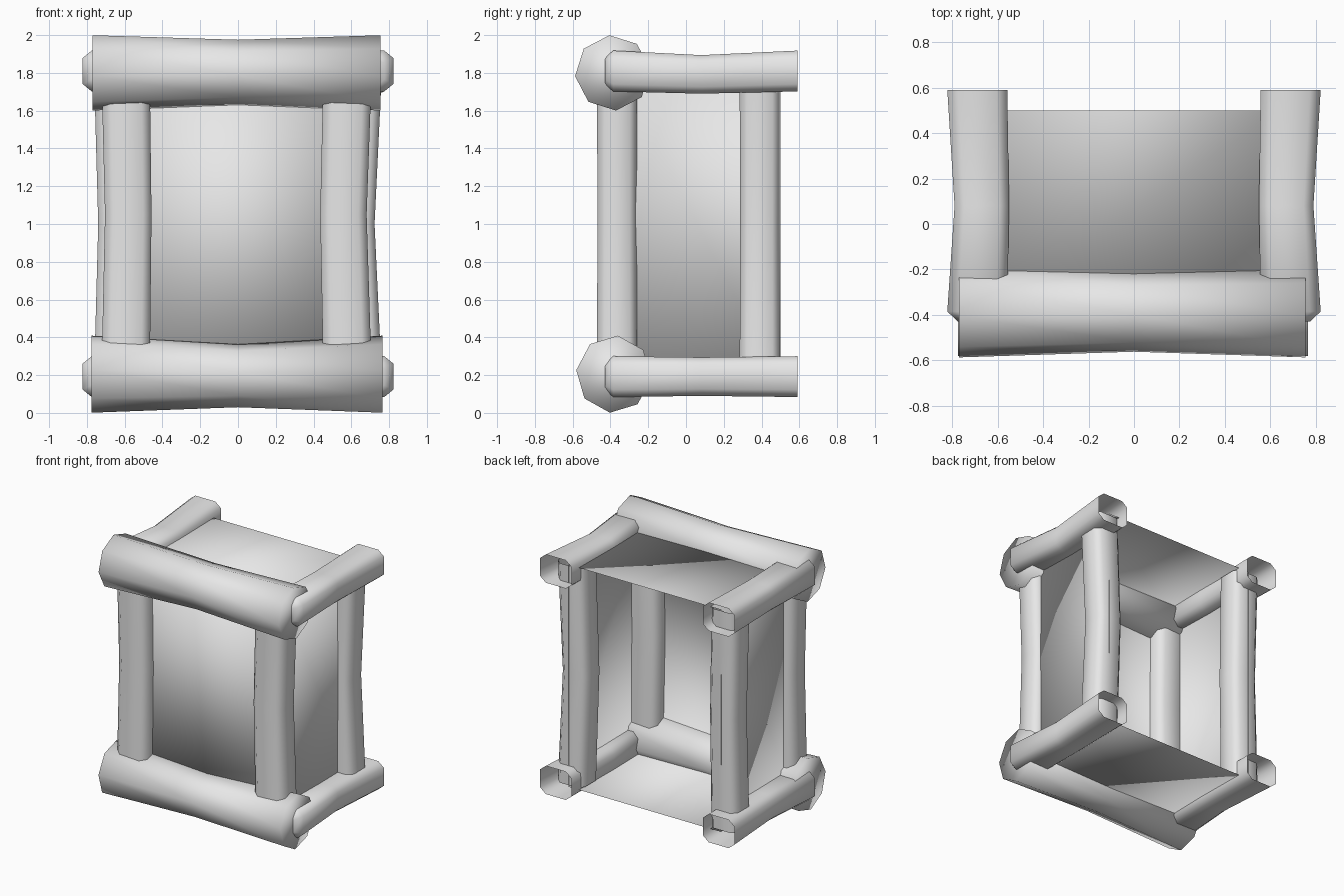
import bpy, bmesh, math
from mathutils import Vector

cube = bpy.data.objects.get("Cube")
if cube:
    bpy.data.objects.remove(cube, do_unlink=True)

grey = bpy.data.materials.new("light_grey")
grey.use_nodes = True
grey.diffuse_color = (0.8, 0.8, 0.8, 1)
grey.node_tree.nodes["Principled BSDF"].inputs["Base Color"].default_value = (0.8, 0.8, 0.8, 1)


def octagon(turn):
    angles = [math.radians(turn + 45 * i) for i in range(8)]
    return [(math.cos(a), math.sin(a)) for a in angles]


def chamfered_square(cut):
    k = 1 - cut
    return [(1, -k), (1, k), (k, 1), (-k, 1), (-1, k), (-1, -k), (-k, -1), (k, -1)]


SQUARE = chamfered_square(0.36)


def finish(name, bm):
    bmesh.ops.recalc_face_normals(bm, faces=bm.faces)
    for f in bm.faces:
        f.smooth = True
    mesh = bpy.data.meshes.new(name)
    bm.to_mesh(mesh)
    bm.free()
    mesh.materials.append(grey)
    obj = bpy.data.objects.new(name, mesh)
    bpy.context.collection.objects.link(obj)


def log(name, axis, profile, rings, cap_start=False, cap_end=False):
    """Tube along an axis; each ring is (centre, radius_u, radius_v)."""
    u, v = [Vector(a) for a in {"x": ((0, 1, 0), (0, 0, 1)),
                                "y": ((1, 0, 0), (0, 0, 1)),
                                "z": ((1, 0, 0), (0, 1, 0))}[axis]]
    bm = bmesh.new()
    loops = [[bm.verts.new(Vector(c) + u * ru * p + v * rv * q) for p, q in profile]
             for c, ru, rv in rings]
    for a, b in zip(loops, loops[1:]):
        for i in range(8):
            j = (i + 1) % 8
            bm.faces.new((a[i], a[j], b[j], b[i]))
    if cap_start:
        bm.faces.new(loops[0])
    if cap_end:
        bm.faces.new(loops[-1])
    finish(name, bm)


# Thick front logs, slightly waisted, closed at both ends
log("top_front_log", "x", octagon(5),
    [((-0.77, -0.388, 1.8), 0.2, 0.2), ((0, -0.385, 1.803), 0.178, 0.173),
     ((0.755, -0.388, 1.8), 0.2, 0.2)], True, True)
log("bottom_front_log", "x", octagon(-6),
    [((-0.775, -0.382, 0.205), 0.2, 0.205), ((0, -0.385, 0.197), 0.178, 0.168),
     ((0.765, -0.382, 0.205), 0.2, 0.205)], True, True)

for side, word in ((-1, "right"), (1, "left")):
    # Side rails: closed and tapered in front, hollow at the back
    for level, z, dip in (("top", 1.81, -0.018), ("bottom", 0.192, 0)):
        log(f"{level}_{word}_rail", "y", SQUARE,
            [((side * 0.69, -0.43, z), 0.085, 0.07),
             ((side * 0.69, -0.385, z), 0.132, 0.108),
             ((side * 0.67, 0.08, z + dip), 0.12, 0.102),
             ((side * 0.69, 0.59, z), 0.132, 0.108)], cap_start=True)
    # Upright posts, open at both ends
    front_x, front_mid, back_mid = (-0.595, -0.581, -0.632) if side < 0 else (0.58, 0.558, 0.615)
    log(f"front_{word}_post", "z", SQUARE,
        [((front_x, -0.365, 0.2), 0.128, 0.106),
         ((front_mid, -0.365, 1.05), 0.123, 0.104),
         ((front_x, -0.365, 1.8), 0.128, 0.106)])
    log(f"back_{word}_post", "z", SQUARE,
        [((side * 0.65, 0.39, 0.15), 0.113, 0.106),
         ((back_mid, 0.39, 1.0), 0.108, 0.104),
         ((side * 0.65, 0.39, 1.83), 0.113, 0.106)])

# Thin five-sided panel shell, open at the back
bm = bmesh.new()
bmesh.ops.create_cube(bm, size=1)
back = [f for f in bm.faces if f.calc_center_median().y > 0.4]
bmesh.ops.delete(bm, geom=back, context="FACES_ONLY")
for vert in bm.verts:
    vert.co = (vert.co.x * 1.29, vert.co.y * 0.87 + 0.065, vert.co.z * 1.7 + 0.99)
finish("panel_shell", bm)
